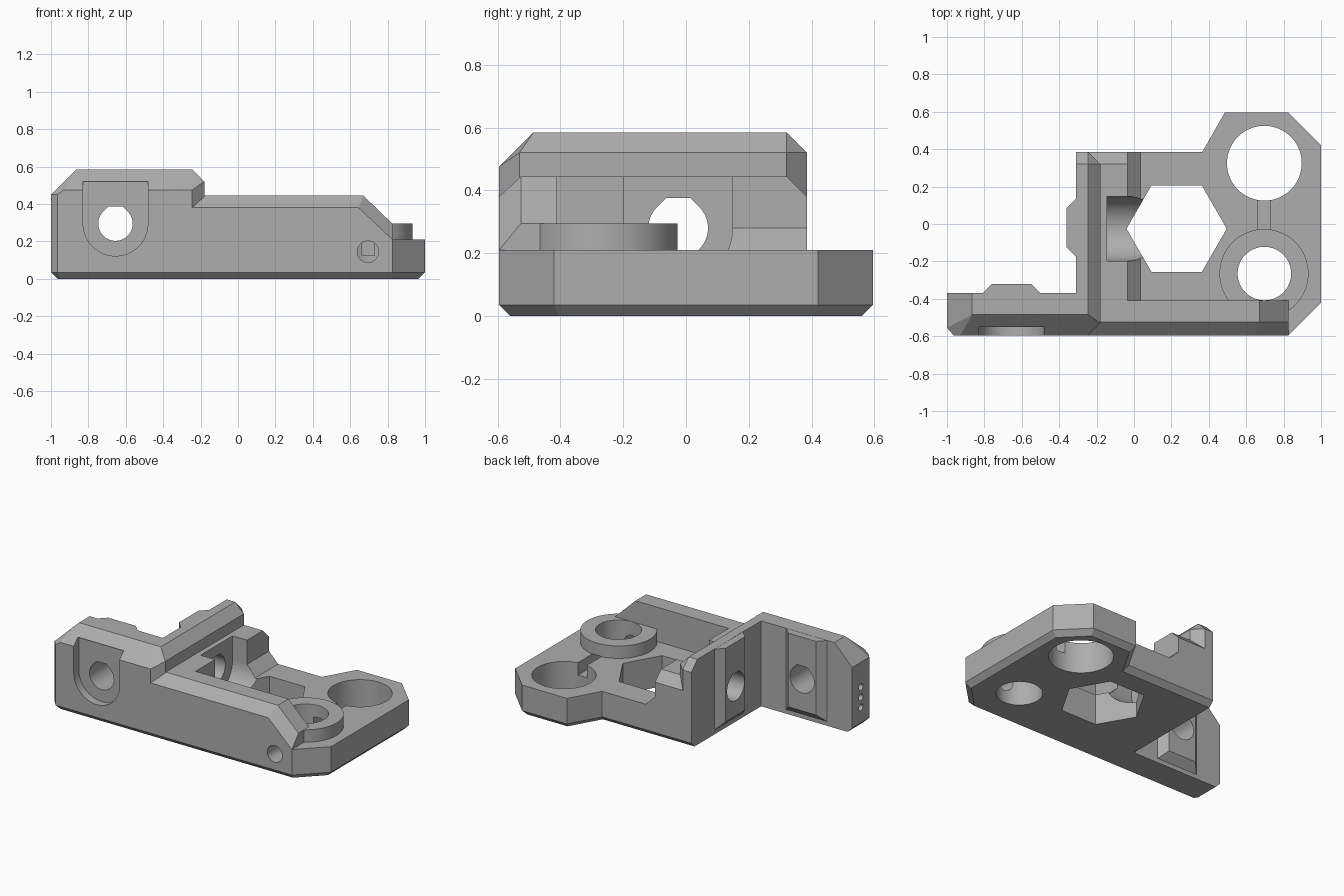
import bpy, bmesh, math

if "Cube" in bpy.data.objects:
    bpy.data.objects.remove(bpy.data.objects["Cube"])

grey = bpy.data.materials.new("matte_grey")
grey.use_nodes = True
tone = (0.42, 0.42, 0.42, 1)
grey.diffuse_color = tone
grey.node_tree.nodes["Principled BSDF"].inputs["Base Color"].default_value = tone


def finish(name, bm):
    bmesh.ops.recalc_face_normals(bm, faces=bm.faces)
    mesh = bpy.data.meshes.new(name)
    bm.to_mesh(mesh)
    bm.free()
    ob = bpy.data.objects.new(name, mesh)
    bpy.context.collection.objects.link(ob)
    mesh.materials.append(grey)
    return ob


def loft(name, rings):
    """Join rings of equal point count, with a flat cap at each end."""
    bm = bmesh.new()
    loops = [[bm.verts.new(p) for p in ring] for ring in rings]
    n = len(loops[0])
    for a, b in zip(loops, loops[1:]):
        for i in range(n):
            j = (i + 1) % n
            bm.faces.new((a[i], a[j], b[j], b[i]))
    bm.faces.new(loops[0])
    bm.faces.new(loops[-1])
    return finish(name, bm)


def hull(name, points):
    bm = bmesh.new()
    for p in points:
        bm.verts.new(p)
    res = bmesh.ops.convex_hull(bm, input=bm.verts)
    loose = {v for v in res["geom_interior"] if isinstance(v, bmesh.types.BMVert)}
    bmesh.ops.delete(bm, geom=list(loose), context="VERTS")
    bmesh.ops.dissolve_limit(bm, angle_limit=0.005, verts=bm.verts, edges=bm.edges)
    return finish(name, bm)


def prism(name, profile, axis, lo, hi):
    """Extrude a 2D profile along an axis; profile is in the other two axes."""
    def place(p, d):
        return {"x": (d, p[0], p[1]), "y": (p[0], d, p[1]), "z": (p[0], p[1], d)}[axis]
    return loft(name, [[place(p, d) for p in profile] for d in (lo, hi)])


def circle(cx, cy, r, n=64, start=0.0):
    return [(cx + r * math.cos(start + math.tau * i / n),
             cy + r * math.sin(start + math.tau * i / n)) for i in range(n)]


def arch(cx, cy, r, top, half_top, first=0, n=40):
    """Arc below, running from -180-first to first degrees, with a flat top."""
    a0, a1 = math.radians(-180 - first), math.radians(first)
    arc = [(cx + r * math.cos(a0 + (a1 - a0) * i / n),
            cy + r * math.sin(a0 + (a1 - a0) * i / n)) for i in range(n + 1)]
    return arc + [(cx + half_top, top), (cx - half_top, top)]


def combine(body, other, operation):
    mod = body.modifiers.new("join", "BOOLEAN")
    mod.operation = operation
    mod.solver = "EXACT"
    mod.object = other
    bpy.context.view_layer.objects.active = body
    bpy.ops.object.modifier_apply(modifier=mod.name)
    bpy.data.objects.remove(other)


# Foot of the bracket, with chamfered lower edge
outer = [(-1, -.37), (-1, -.555), (-.965, -.595), (.825, -.595), (1, -.42), (1, .42),
         (.825, .595), (.485, .595), (.365, .385), (-.31, .385), (-.31, -.37)]
inner = [(-.965, -.37), (-.965, -.54), (-.95, -.56), (.81, -.56), (.965, -.405), (.965, .405),
         (.81, .56), (.505, .56), (.385, .35), (-.31, .35), (-.31, -.37)]
body = loft("bracket_body", [[(x, y, z) for x, y in ring]
                             for ring, z in ((inner, 0), (outer, .035), (outer, .21))])

parts = []
# Tall front flange
wing_foot = [(-1, -.37), (-1, -.555), (-.965, -.595), (-.245, -.595), (-.18, -.53), (-.18, -.37)]
wing_top = [(-1, -.37, .45), (-1, -.555, .45), (-.965, -.595, .45), (-.93, -.595, .475),
            (-.245, -.595, .475), (-.18, -.53, .52), (-.18, -.37, .52)]
wing_top += [(x, y, .585) for x in (-.865, -.245) for y in (-.37, -.485)]
parts.append(hull("front_flange", [(x, y, .1) for x, y in wing_foot] + wing_top))

# Tall side wall
wall = [(x, -.45, z) for x, z in ((-.31, .1), (-.31, .585), (-.245, .585), (-.18, .52), (-.18, .1))]
wall += [(x, .385, z) for x in (-.31, -.245) for z in (.1, .52)]
wall += [(-.31, .32, .585), (-.245, .32, .585), (-.18, .32, .52), (-.18, .32, .1)]
parts.append(hull("side_wall", wall))

# Thick lower step of the side wall and its sloping toe
step = [(-.45, .1), (-.45, .445), (.32, .445), (.385, .38), (.385, .1)]
parts.append(prism("wall_step", step, "x", -.31, -.035))
toe = [(-.1, .1), (-.1, .28), (-.035, .28), (.035, .21), (.035, .1)]
parts.append(prism("wall_toe", toe, "y", -.45, .385))

# Low front wall with chamfered top and sloping end
rear = [(-.31, .1), (-.31, .445), (.67, .445), (.825, .295), (.825, .1)]
front = [(-.31, .1), (-.31, .38), (.645, .38), (.825, .21), (.825, .1)]
parts.append(loft("front_wall", [[(x, y, z) for x, z in prof]
                                 for prof, y in ((rear, -.41), (rear, -.525), (front, -.595))]))

# Collar around the rod hole
parts.append(prism("rod_collar", circle(.695, -.265, .238), "z", .1, .295))

# Tapered locating ridges on the outer sides of both walls
def ridge(centre, base, face, turn):
    pts = []
    for half, depth, low in ((.155, base, .03), (.155, base + .02, .03), (.105, face, .08)):
        for s in (-half, half):
            for z in (low, .584):
                pts.append((centre + s, depth, z) if not turn else (-depth - .68, centre + s, z))
    return hull("locating_ridge", pts)


parts.append(ridge(-.655, -.39, -.32, False))
parts.append(ridge(-.02, -.39, -.32, True))

for part in parts:
    combine(body, part, "UNION")

# Openings
hexagon = circle(.228, -.025, .268, 6)
small = dict(first=45)
cuts = [
    prism("nut_pocket", hexagon, "z", -.1, .5),
    prism("large_hole", circle(.697, .325, .2), "z", -.1, .5),
    prism("rod_hole", circle(.697, -.265, .143), "z", -.1, .5),
    prism("rod_groove", [(.662, .125), (.73, .125), (.73, .211), (.662, .211)], "y", -.2, .2),
    prism("pin_hole", circle(.695, .145, .057, 32), "y", -.7, -.3),
    prism("front_recess", arch(-.655, .295, .173, .52, .173), "y", -.7, -.54),
    prism("front_bolt_hole", arch(-.655, .295, .092, .387, .038, **small), "y", -.7, -.2),
    prism("side_recess", arch(-.025, .28, .173, .6, .173), "x", -.145, .06),
    prism("side_bolt_hole", arch(-.025, .28, .095, .375, .039, **small), "x", -.5, .1),
]
# Three small blind holes in the end of the flange
for z in (.14, .21, .28):
    cuts.append(prism("end_hole", circle(-.465, z, .023, 20), "x", -1.1, -.88))
for cut in cuts:
    cut.hide_render = True
    combine(body, cut, "DIFFERENCE")

bpy.ops.object.select_all(action="DESELECT")
body.select_set(True)
bpy.context.view_layer.objects.active = body
bpy.ops.object.shade_smooth_by_angle(angle=math.radians(25))
